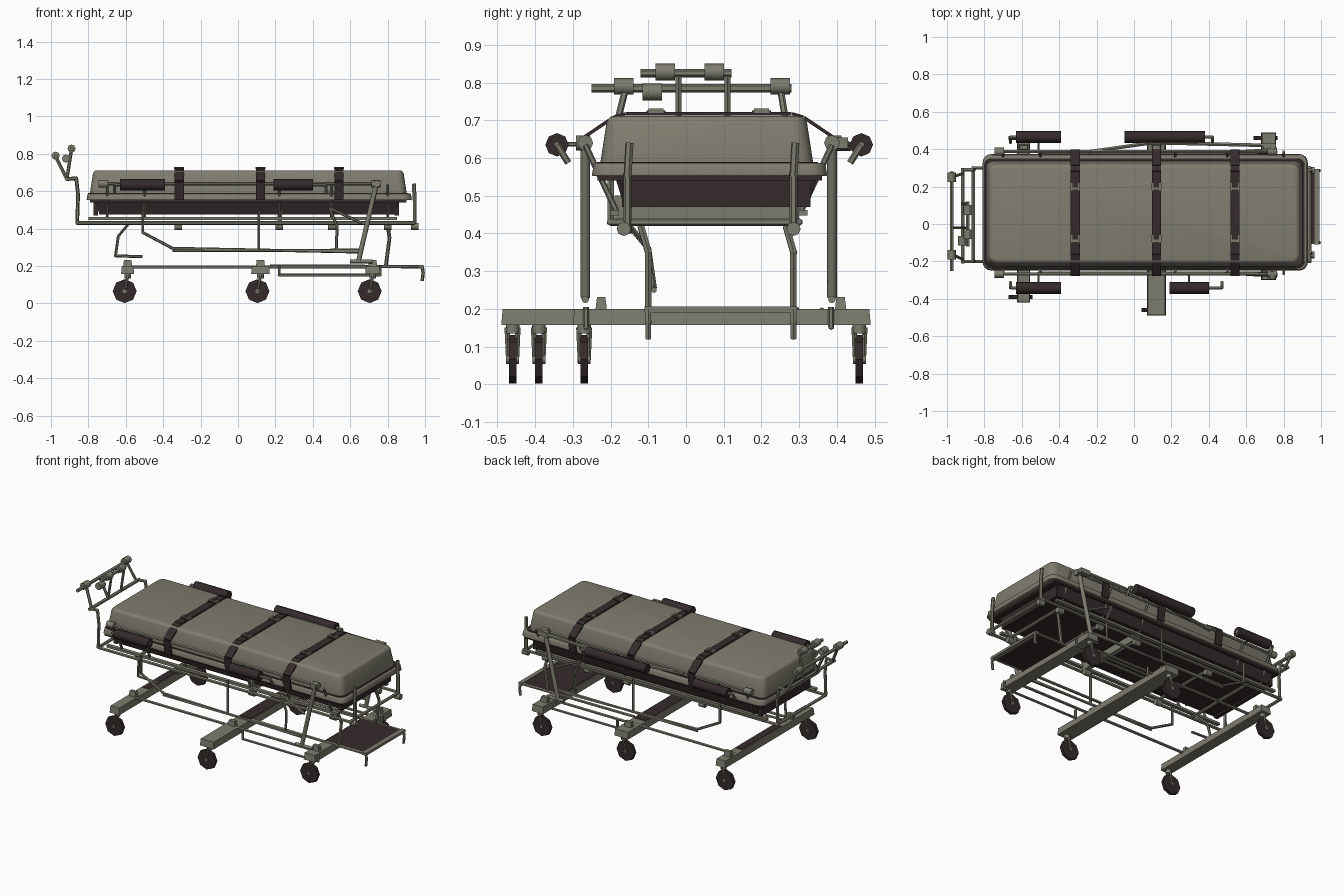
import bpy, bmesh, math
from mathutils import Vector, Matrix

cube = bpy.data.objects.get("Cube")
if cube:
    bpy.data.objects.remove(cube, do_unlink=True)


def material(name, rgb):
    m = bpy.data.materials.new(name)
    m.use_nodes = True
    m.diffuse_color = (*rgb, 1)
    b = m.node_tree.nodes["Principled BSDF"]
    b.inputs["Base Color"].default_value = (*rgb, 1)
    b.inputs["Roughness"].default_value = 0.8
    return m


PAD = material("olive grey vinyl", (0.215, 0.207, 0.16))
METAL = material("grey metal", (0.205, 0.2, 0.155))
DARK = material("dark brown rubber", (0.035, 0.023, 0.024))
MID = 0.06  # centre line of the bed


def finish(name, bm, mat, smooth=True):
    bmesh.ops.recalc_face_normals(bm, faces=bm.faces)
    me = bpy.data.meshes.new(name)
    bm.to_mesh(me)
    bm.free()
    me.materials.append(mat)
    ob = bpy.data.objects.new(name, me)
    bpy.context.collection.objects.link(ob)
    if smooth:
        bpy.ops.object.select_all(action='DESELECT')
        ob.select_set(True)
        bpy.context.view_layer.objects.active = ob
        bpy.ops.object.shade_smooth_by_angle(angle=math.radians(50))
    return ob


def rod(bm, a, b, r, sides=8, r2=None):
    a, b = Vector(a), Vector(b)
    d = b - a
    mat = Matrix.Translation((a + b) / 2) @ d.to_track_quat('Z', 'Y').to_matrix().to_4x4()
    bmesh.ops.create_cone(bm, cap_ends=True, segments=sides, radius1=r,
                          radius2=r2 or r, depth=d.length, matrix=mat)


def tube(name, paths, r=0.009, mat=METAL):
    bm = bmesh.new()
    for pts in paths:
        for a, b in zip(pts, pts[1:]):
            rod(bm, a, b, r, 6)
        for p in pts[1:-1]:
            bmesh.ops.create_icosphere(bm, subdivisions=1, radius=r * 1.05,
                                       matrix=Matrix.Translation(p))
    return finish(name, bm, mat)


def box(name, lo, hi, mat, taper=0, corner=0, rim=0):
    # taper pulls the top inward; corner rounds upright edges, rim the level ones
    bm = bmesh.new()
    bmesh.ops.create_cube(bm, size=1)
    lo, hi = Vector(lo), Vector(hi)
    for v in bm.verts:
        up = v.co.z > 0
        sign = [math.copysign(1, c) for c in v.co]
        v.co = [lo[i] + (hi[i] - lo[i]) * (v.co[i] + 0.5) for i in range(3)]
        if up:
            v.co.x -= sign[0] * taper
            v.co.y -= sign[1] * taper
    if corner:
        upright = [e for e in bm.edges if abs(e.verts[0].co.z - e.verts[1].co.z) > 0.001]
        bmesh.ops.bevel(bm, geom=upright, offset=corner, segments=4, affect='EDGES', profile=0.5)
        level = [e for e in bm.edges if abs(e.verts[0].co.z - e.verts[1].co.z) < 0.001]
        bmesh.ops.bevel(bm, geom=level, offset=rim, segments=3, affect='EDGES', profile=0.5)
    return finish(name, bm, mat)


# Mattress on its lipped deck, with a dark tray beneath
box("mattress", (-0.795, -0.23, 0.57), (0.905, 0.34, 0.712), PAD, 0.022, 0.04, 0.018)
box("mattress_base", (-0.81, -0.25, 0.552), (0.93, 0.375, 0.587), PAD, 0.006, 0.045, 0.005)
box("base_groove", (-0.803, -0.238, 0.582), (0.914, 0.352, 0.59), DARK, 0.002, 0.04, 0.001)
box("under_tray", (-0.74, -0.165, 0.475), (0.84, 0.325, 0.54), DARK, -0.02)
box("deck_plate", (-0.79, -0.235, 0.54), (0.9, 0.36, 0.556), DARK)
for x in (-0.76, 0.85):
    box("tray_end_cap", (x - 0.012, -0.17, 0.47), (x + 0.012, 0.33, 0.54), DARK)
for y in (-0.19, 0.31):
    box("tray_side_rail", (-0.8, y - 0.012, 0.447), (0.85, y + 0.012, 0.462), METAL)

# Straps over the mattress down to the side rails, with buckles
for x in (-0.315, 0.12, 0.54):
    bm = bmesh.new()
    side = [(0.0, 0.713), (0.22, 0.713), (0.25, 0.704), (0.33, 0.65), (0.318, 0.555)]
    path = [(-y, z) for y, z in side[:0:-1]] + side
    for (y1, z1), (y2, z2) in zip(path, path[1:]):
        n = Vector((0, z1 - z2, y2 - y1)).normalized() * 0.009
        a, b, w = Vector((x, MID + y1, z1)), Vector((x, MID + y2, z2)), Vector((0.025, 0, 0))
        vs = [bm.verts.new(p + s * w + o) for o in (n * 0, n) for p, s in
              ((a, -1), (a, 1), (b, 1), (b, -1))]
        bmesh.ops.convex_hull(bm, input=vs)
    finish("strap", bm, DARK, False)
    for y in (-0.08, 0.2):
        box("buckle_pad", (x - 0.024, y - 0.025, 0.72), (x + 0.024, y + 0.025, 0.726), DARK)
        for dx in (-0.021, 0.021):
            box("buckle_bar", (x + dx - 0.006, y - 0.02, 0.72), (x + dx + 0.006, y + 0.02, 0.731), METAL)
        box("buckle_tongue", (x - 0.02, y - 0.016, 0.722), (x + 0.02, y - 0.004, 0.73), METAL)

# Side rails, end joints and leaning uprights
for s in (-1, 1):
    y = MID + s * 0.327
    yr = MID + s * 0.322
    tube("side_rail", [[(-0.74, y, 0.64), (0.75, y, 0.64)]], 0.01)
    bm = bmesh.new()
    for x in (-0.72, 0.74):
        rod(bm, (x - 0.025, y, 0.64), (x + 0.025, y, 0.64), 0.021)
    rod(bm, (0.74, y - s * 0.012, 0.64), (0.74, y + s * 0.025, 0.64), 0.02)
    rod(bm, (0.74, y, 0.64), (0.645, y, 0.23), 0.013)
    rod(bm, (0.72, y, 0.225), (0.6, y, 0.225), 0.01)
    finish("rail_upright", bm, METAL)
    tube("rail_support", [[(x, y, 0.635), (x, y - s * 0.03, 0.57), (x, MID + s * 0.245, 0.46)]
                          for x in (-0.7, -0.5, 0.22, 0.5, 0.8)], 0.008)
    tube("middle_rail", [[(-0.51, yr, 0.5), (-0.51, yr, 0.38), (-0.35, yr, 0.295), (0.66, yr, 0.275)],
                         [(-0.35, yr, 0.283), (0.66, yr, 0.285)]], 0.008)
    tube("link_rod", [[(0.11, yr, 0.5), (0.11, yr, 0.28)],
                      [(0.49, yr, 0.51), (0.53, yr, 0.41), (0.525, yr, 0.29)],
                      [(0.49, yr, 0.51), (0.66, yr, 0.43)]], 0.008)

# Hand grips beside the rails
for x1, x2, y, tail in ((-0.63, -0.39, -0.342, -0.66), (0.19, 0.40, -0.342, 0.47),
                        (-0.63, -0.39, 0.465, -0.66), (-0.05, 0.38, 0.465, 0.42)):
    bm = bmesh.new()
    rod(bm, (x1, y, 0.635), (x2, y, 0.635), 0.031)
    finish("hand_grip", bm, DARK)
    inward = math.copysign(0.03, -y)
    tube("grip_lever", [[(min(x1, tail), y, 0.635), (max(x2, tail), y, 0.635)],
                        [(tail, y, 0.635), (tail, y + inward, 0.587)]], 0.009)
    tube("grip_pin", [[((x1 + x2) / 2, y, 0.635), ((x1 + x2) / 2, y + inward * 2.5, 0.638)]], 0.006)
tube("rear_stay", [[(-0.25, 0.385, 0.63), (0.1, 0.435, 0.63), (0.72, 0.42, 0.64)]], 0.011)
box("rear_stay_block", (0.69, 0.4, 0.625), (0.76, 0.43, 0.655), METAL)

# Upper frame loop with cross bars and joints
x1, x2, y1, y2, z = -0.86, 0.94, -0.2, 0.3, 0.43
tube("upper_frame", [[(x1, y1, z), (x2, y1, z), (x2, y2, z), (x1, y2, z), (x1, y1, z)]]
     + [[(x, y1, z), (x, y2, z)] for x in (-0.6, -0.32, 0.22, 0.5, 0.8)], 0.01)
bm = bmesh.new()
for x in (-0.32, 0.22, 0.5, 0.8, 0.945):
    for y in (-0.165, 0.285):
        rod(bm, (x - 0.02, y, 0.412), (x + 0.02, y, 0.412), 0.019)
finish("frame_joints", bm, METAL)
box("frame_hanger", (0.21, -0.19, 0.43), (0.235, 0.3, 0.5), METAL)

# Foot-end posts
for y in (-0.155, 0.285):
    tube("foot_post", [[(0.945, y, 0.4), (0.945, y, 0.55), (0.94, y + 0.005, 0.64)]], 0.011)

# Head-end handle: posts, three bars, zigzag braces and knobs
for y in (-0.2, 0.29):
    tube("head_post", [[(-0.86, y, 0.43), (-0.855, y, 0.58), (-0.865, y, 0.67), (-0.915, y, 0.665)]], 0.01)
tube("head_handle", [[(-0.915, -0.21, 0.665), (-0.915, 0.3, 0.665)],
                     [(-0.975, -0.25, 0.785), (-0.975, 0.28, 0.785)],
                     [(-0.89, -0.12, 0.825), (-0.89, 0.12, 0.825)]], 0.011)
brace = [[(-0.915, y + d, 0.665), (-0.975, y, 0.785)]
         for y, d in ((-0.16, -0.03), (-0.02, 0.0), (0.25, 0.02))]
brace += [[(-0.915, y, 0.665), (-0.89, y, 0.825)] for y in (-0.02, 0.11)]
tube("head_brace", brace, 0.009)
bm = bmesh.new()
for x, y, z in ((-0.975, -0.165, 0.79), (-0.975, 0.25, 0.79), (-0.89, -0.055, 0.828),
                (-0.89, 0.075, 0.828), (-0.92, -0.09, 0.775)):
    rod(bm, (x, y - 0.026, z), (x, y + 0.026, z), 0.022)
finish("head_knobs", bm, METAL)

# Cross beams carrying the casters
for x, w, front in ((-0.59, 0.035, -0.42), (0.12, 0.05, -0.49), (0.72, 0.04, -0.3)):
    box("cross_beam", (x - w, front, 0.157), (x + w, 0.49, 0.2), METAL, 0.004)
    for y in (-0.225, 0.41):
        box("beam_clamp", (x - 0.025, y - 0.016, 0.19), (x + 0.025, y + 0.016, 0.232), METAL, 0.005)
    for y in (front + 0.03, 0.46):
        bm = bmesh.new()
        rod(bm, (x - 0.016, y - 0.01, 0.066), (x - 0.016, y + 0.01, 0.066), 0.064)
        finish("wheel", bm, DARK, False)
        bm = bmesh.new()
        rod(bm, (x - 0.016, y - 0.017, 0.066), (x - 0.016, y + 0.017, 0.066), 0.012)
        rod(bm, (x, y, 0.134), (x, y, 0.17), 0.018)
        for s in (-0.0135, 0.0135):
            rod(bm, (x - 0.016, y + s, 0.055), (x, y + s, 0.15), 0.004, 6, 0.009)
        finish("caster_fork", bm, METAL)
for x, w in ((-0.59, 0.022), (0.12, 0.04)):
    box("beam_tread", (x - w, -0.1, 0.199), (x + w, 0.3, 0.203), DARK)

# Lower rails and side guard
tube("lower_rail", [[(-0.6, y, 0.195), (0.72, y, 0.195)] for y in (-0.23, 0.36)], 0.009)
tube("side_guard", [[(0.22, y, 0.205), (0.22, y, 0.152), (0.76, y, 0.152), (0.76, y, 0.2)]
                    for y in (-0.265, 0.385)], 0.008)

# Foot platform with edging, hooks and hangers
box("foot_platform", (0.69, -0.1, 0.194), (0.965, 0.28, 0.204), DARK)
box("platform_end", (0.965, -0.11, 0.19), (0.993, 0.295, 0.206), METAL)
tube("platform_rim", [[(0.17, y, 0.2), (0.985, y, 0.197), (0.99, y, 0.165), (0.985, y, 0.12)]
                      for y in (-0.1, 0.285)], 0.009)
for y in (-0.1, 0.285):
    tube("platform_hanger", [[(0.8, y - 0.02, 0.42), (0.81, y, 0.35), (0.79, y, 0.2)]], 0.01)

# Head-end pedal linkage
tube("pedal_link", [[(-0.59, -0.15, 0.42), (-0.64, -0.1, 0.36), (-0.655, -0.085, 0.255),
                     (-0.51, -0.085, 0.25)]], 0.008)
